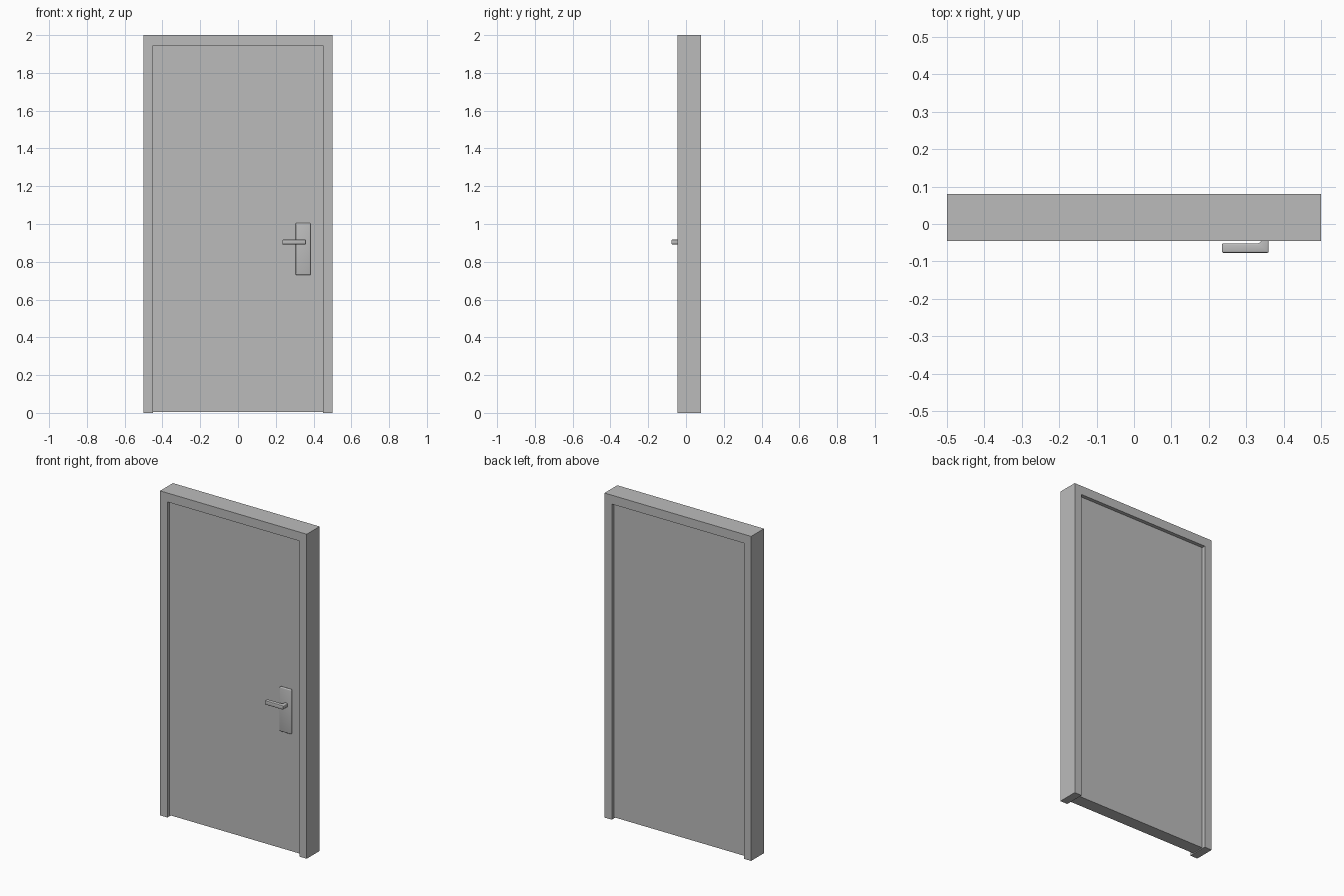
import bpy
from math import radians

cube = bpy.data.objects.get("Cube")
if cube:
    bpy.data.objects.remove(cube, do_unlink=True)


def make_material(name, colour):
    mat = bpy.data.materials.new(name)
    mat.use_nodes = True
    mat.diffuse_color = colour
    mat.node_tree.nodes["Principled BSDF"].inputs["Base Color"].default_value = colour
    return mat


grey = make_material("plain grey", (0.5, 0.5, 0.5, 1))


def prism(name, outline, low, high, axis, bevel=0.0):
    """Extrude a 2D outline along y (outline in x, z) or z (outline in x, y)."""
    def point(p, d):
        return (p[0], d, p[1]) if axis == "y" else (p[0], p[1], d)
    n = len(outline)
    verts = [point(p, d) for d in (low, high) for p in outline]
    faces = [list(range(n)), list(range(2 * n - 1, n - 1, -1))]
    faces += [[i, i + n, (i + 1) % n + n, (i + 1) % n] for i in range(n)]
    if axis == "z":
        faces = [f[::-1] for f in faces]
    mesh = bpy.data.meshes.new(name)
    mesh.from_pydata(verts, [], faces)
    mesh.materials.append(grey)
    obj = bpy.data.objects.new(name, mesh)
    bpy.context.collection.objects.link(obj)
    if bevel:
        mod = obj.modifiers.new("rounded edges", "BEVEL")
        mod.width, mod.segments = bevel, 3
        mod.limit_method = "ANGLE"
        bpy.ops.object.select_all(action="DESELECT")
        obj.select_set(True)
        bpy.context.view_layer.objects.active = obj
        bpy.ops.object.modifier_apply(modifier=mod.name)
        bpy.ops.object.shade_smooth_by_angle(angle=radians(40))
    return obj


def rectangle(x0, x1, z0, z1):
    return [(x0, z0), (x1, z0), (x1, z1), (x0, z1)]


# Frame: two jambs and a head in one upside-down U
prism("door_frame", [(-0.5, 0), (-0.45, 0), (-0.45, 1.945), (0.45, 1.945),
                     (0.45, 0), (0.5, 0), (0.5, 2), (-0.5, 2)], -0.045, 0.08, "y")

# Door leaf, set back from both faces of the frame
prism("door_leaf", rectangle(-0.45, 0.45, 0.006, 1.945), -0.022, 0.057, "y")

# Handle backplate
prism("handle_plate", rectangle(0.305, 0.385, 0.73, 1.005), -0.034, -0.02, "y", 0.006)

# Lever: stem out of the plate with a grip turned towards the middle
prism("handle_lever", [(0.235, -0.077), (0.36, -0.077), (0.36, -0.03), (0.34, -0.03),
                       (0.34, -0.046), (0.334, -0.052), (0.235, -0.052)],
      0.892, 0.917, "z", 0.004)
